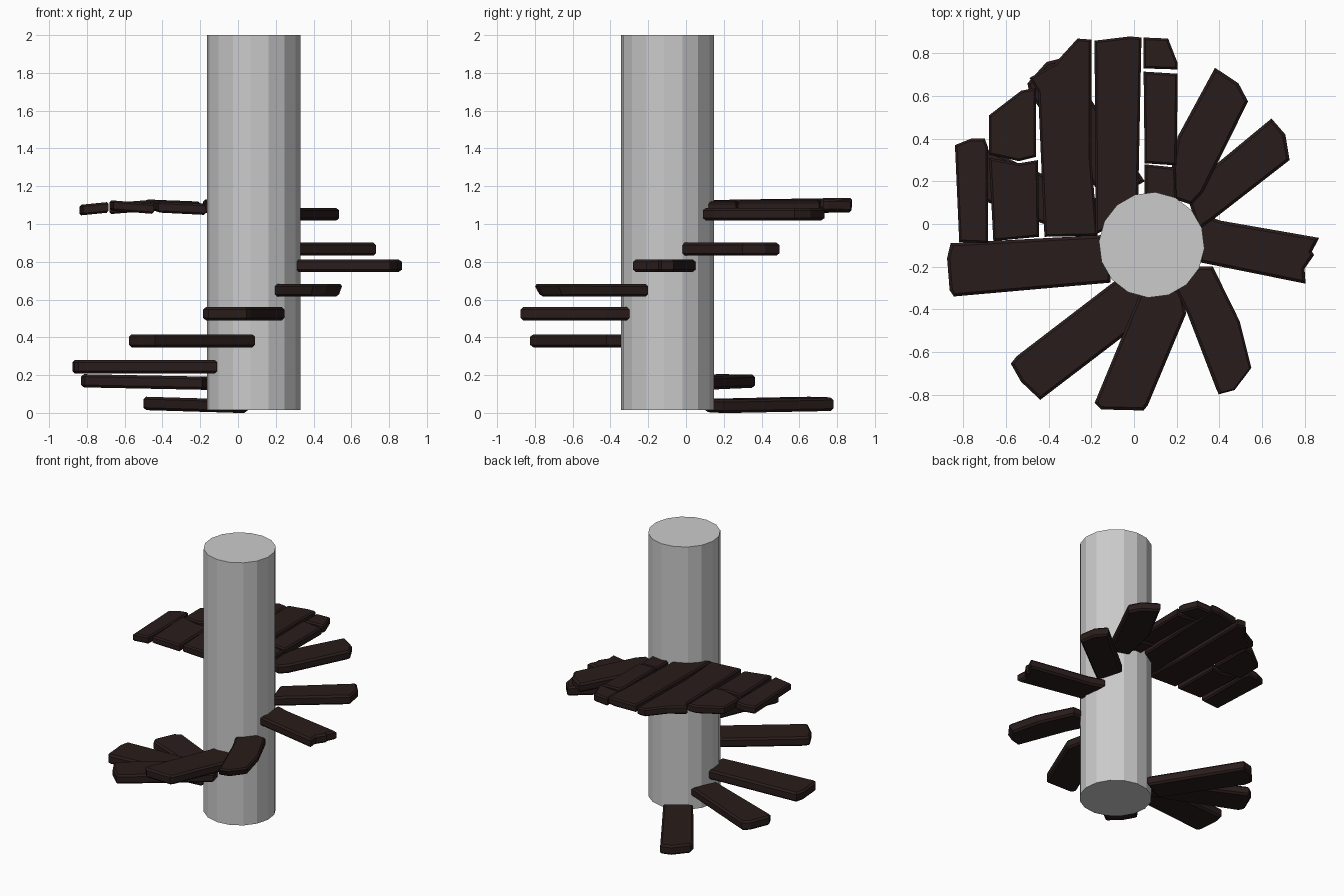
import bpy, bmesh
from math import radians
from mathutils import Matrix

wood = bpy.data.materials.new("dark_wood")
wood.diffuse_color = (0.022, 0.012, 0.011, 1)


def board(name, outline, z0, z1, roll=0.0, pitch=0.0, slant=0.0, bevel=0.013):
    """Extrude a plan outline into a chamfered board; roll/pitch are slopes along x/y,
    slant pulls the underside of the outer end back towards the pillar."""
    cx = sum(p[0] for p in outline) / len(outline)
    cy = sum(p[1] for p in outline) / len(outline)

    def lift(x, y):
        return roll * (x - cx) + pitch * (y - cy)

    bm = bmesh.new()
    top = [bm.verts.new((x, y, z1 + lift(x, y))) for x, y in outline]
    low = []
    for x, y in outline:
        far = ((x - 0.08) ** 2 + (y + 0.1) ** 2) ** 0.5 > 0.55
        s = slant if far else 0.0
        low.append(bm.verts.new((x + (0.08 - x) * s, y + (-0.1 - y) * s, z0 + lift(x, y))))
    bm.faces.new(top)
    bm.faces.new(low[::-1])
    n = len(top)
    for i in range(n):
        bm.faces.new((top[i], low[i], low[(i + 1) % n], top[(i + 1) % n]))
    bmesh.ops.recalc_face_normals(bm, faces=bm.faces)
    # chamfer only the long rims
    rim = [e for e in bm.edges if (e.verts[0] in top) == (e.verts[1] in top)]
    bmesh.ops.bevel(bm, geom=rim, offset=bevel, segments=1, affect='EDGES', clamp_overlap=True)
    me = bpy.data.meshes.new(name)
    bm.to_mesh(me)
    bm.free()
    me.materials.append(wood)
    ob = bpy.data.objects.new(name, me)
    bpy.context.collection.objects.link(ob)
    return ob


# central pillar
bm = bmesh.new()
bmesh.ops.create_cone(bm, cap_ends=True, segments=16, radius1=0.248, radius2=0.248, depth=1.985,
                      matrix=Matrix.Translation((0.083, -0.098, 1.0075)) @ Matrix.Rotation(radians(-4), 4, 'Z'))
me = bpy.data.meshes.new("pillar")
bm.to_mesh(me)
bm.free()
bpy.context.collection.objects.link(bpy.data.objects.new("pillar", me))

# spiral steps, bottom to top
board("step_1", [(0.05, 0.2), (-0.33, 0.78), (-0.41, 0.76), (-0.5, 0.66), (-0.49, 0.61), (-0.13, 0.1)],
      0.009, 0.08, roll=-0.03)
board("step_2", [(-0.11, 0.09), (-0.72, 0.365), (-0.77, 0.33), (-0.83, 0.19), (-0.81, 0.15), (-0.19, -0.09)],
      0.13, 0.2, roll=-0.02)
board("step_3", [(-0.11, -0.05), (-0.86, -0.09), (-0.877, -0.16), (-0.865, -0.31), (-0.845, -0.34),
                 (-0.11, -0.275)], 0.208, 0.28)
board("step_4", [(-0.08, -0.26), (-0.55, -0.62), (-0.578, -0.655), (-0.53, -0.74), (-0.44, -0.825),
                 (0.09, -0.42), (0.06, -0.3)], 0.347, 0.416)
board("step_5", [(0.03, -0.32), (-0.185, -0.84), (-0.155, -0.87), (0.045, -0.875), (0.065, -0.85),
                 (0.245, -0.42), (0.22, -0.3)], 0.49, 0.56)
board("step_6", [(0.19, -0.3), (0.25, -0.42), (0.4, -0.805), (0.475, -0.785), (0.555, -0.68),
                 (0.5, -0.46), (0.37, -0.2), (0.3, -0.2)], 0.615, 0.683, slant=0.05)
board("step_7", [(0.3, 0.05), (0.41, 0.015), (0.84, -0.06), (0.868, -0.065), (0.835, -0.13), (0.845, -0.145),
                 (0.8, -0.21), (0.805, -0.28), (0.31, -0.18)], 0.745, 0.813)
board("step_8", [(0.24, 0.16), (0.645, 0.495), (0.71, 0.42), (0.73, 0.3), (0.37, 0.02), (0.3, -0.03)],
      0.832, 0.902)
board("step_9", [(0.15, 0.13), (0.205, 0.41), (0.38, 0.733), (0.49, 0.66), (0.535, 0.575), (0.325, 0.15),
                 (0.27, 0.09)], 1.018, 1.085)

# landing of broken planks, each slightly tilted
Z0, Z1 = 1.062, 1.12
board("landing_plank_1", [(-0.82, -0.085), (-0.685, -0.09), (-0.685, 0.36), (-0.7, 0.4), (-0.765, 0.4),
                          (-0.84, 0.37)], Z0 - 0.008, Z1 - 0.01, roll=0.1, bevel=0.01)
board("landing_plank_2_inner", [(-0.66, -0.08), (-0.445, -0.06), (-0.45, 0.3), (-0.54, 0.285),
                                (-0.68, 0.31)], Z0, Z1 - 0.004, roll=-0.08, bevel=0.01)
board("landing_plank_2_outer", [(-0.68, 0.325), (-0.54, 0.295), (-0.46, 0.315), (-0.46, 0.64), (-0.53, 0.625),
                                (-0.68, 0.51)], Z0, Z1, roll=0.08, bevel=0.01)
board("landing_plank_3", [(-0.42, -0.06), (-0.17, -0.055), (-0.2, 0.3), (-0.2, 0.865), (-0.265, 0.87),
                          (-0.37, 0.755), (-0.49, 0.685), (-0.45, 0.62)], Z0, Z1, roll=-0.05, pitch=0.012, bevel=0.01)
board("landing_plank_4", [(-0.18, -0.05), (-0.05, 0.02), (0.02, 0.14), (0.035, 0.875), (-0.02, 0.88), (-0.185, 0.86)],
      Z0 + 0.008, Z1 + 0.008, roll=0.05, pitch=0.015, bevel=0.01)
board("landing_plank_5_inner", [(0.05, 0.1), (0.2, 0.1), (0.195, 0.265), (0.05, 0.28)],
      Z0, Z1, roll=-0.06, bevel=0.01)
board("landing_plank_5_middle", [(0.05, 0.285), (0.2, 0.275), (0.205, 0.705), (0.045, 0.715)],
      Z0 + 0.006, Z1 + 0.006, roll=-0.06, bevel=0.01)
board("landing_plank_5_outer", [(0.045, 0.73), (0.205, 0.725), (0.205, 0.755), (0.16, 0.87), (0.045, 0.875)],
      Z0 + 0.004, Z1 + 0.006, roll=0.05, bevel=0.01)
